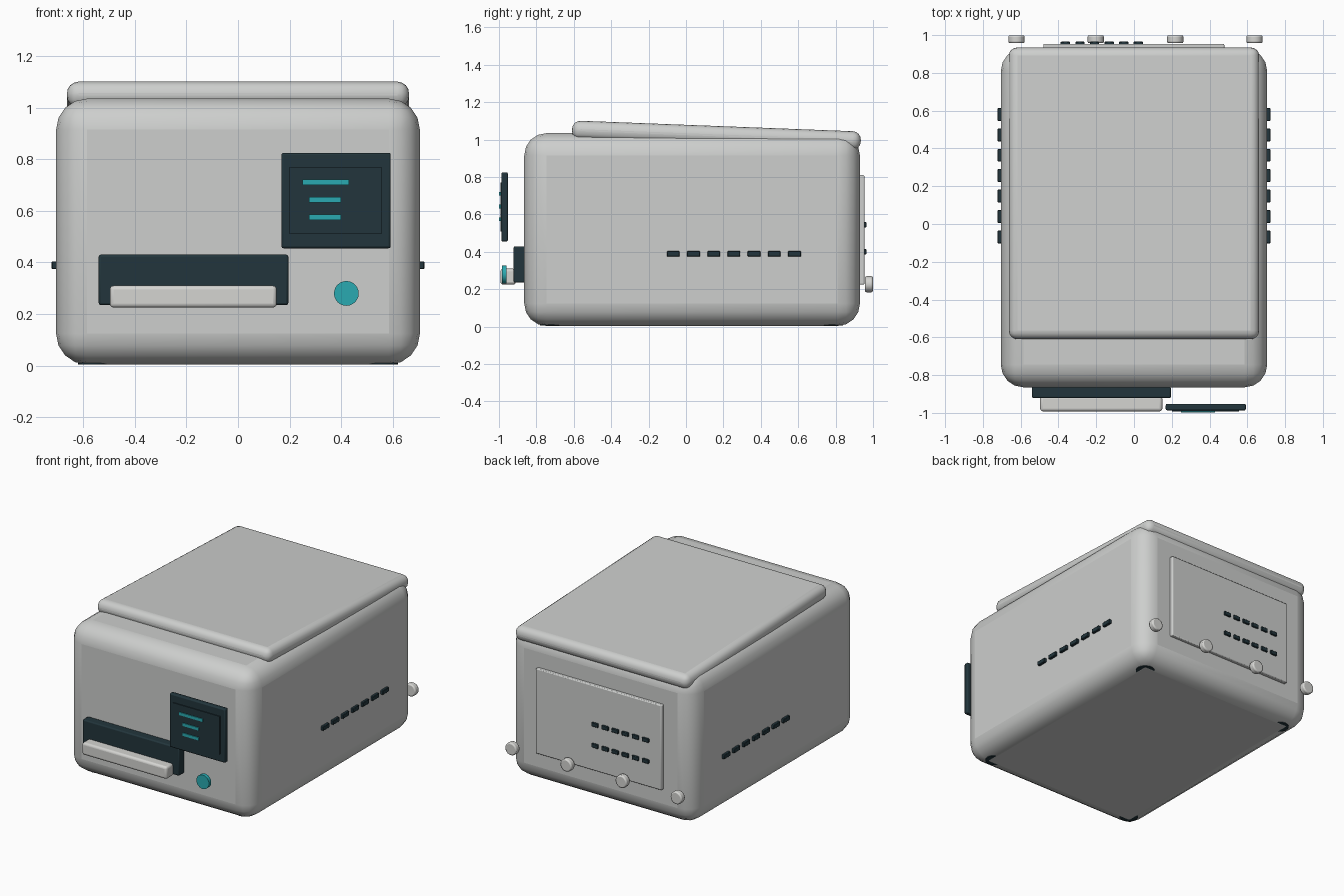
import bpy
import math

old = bpy.data.objects.get("Cube")
if old:
    bpy.data.objects.remove(old, do_unlink=True)


def material(name, r, g, b):
    m = bpy.data.materials.new(name)
    m.use_nodes = True
    m.diffuse_color = (r, g, b, 1)
    m.node_tree.nodes["Principled BSDF"].inputs["Base Color"].default_value = (r, g, b, 1)
    return m


shell = material("shell grey", 0.61, 0.62, 0.61)
pale = material("pale grey", 0.66, 0.66, 0.64)
dark = material("dark slate", 0.016, 0.036, 0.045)
teal = material("teal", 0.023, 0.40, 0.44)


def finish(obj, name, mat, bevel, segments):
    obj.name = name
    obj.data.materials.append(mat)
    if bevel:
        mod = obj.modifiers.new("rounded edges", 'BEVEL')
        mod.width, mod.segments = bevel, segments
        mod.limit_method = 'ANGLE'
    bpy.ops.object.shade_smooth_by_angle(angle=math.radians(35))
    return obj


def box(name, x, y, z, mat, bevel=0.0, segments=2):
    """Box from (min, max) ranges on each axis."""
    spans = (x, y, z)
    bpy.ops.mesh.primitive_cube_add(size=1, location=[(a + b) / 2 for a, b in spans])
    obj = bpy.context.object
    obj.scale = [b - a for a, b in spans]
    bpy.ops.object.transform_apply(location=False, rotation=False, scale=True)
    return finish(obj, name, mat, bevel, segments)


def disc(name, centre, radius, depth, mat, along_y=True, bevel=0.0, sides=24):
    bpy.ops.mesh.primitive_cylinder_add(
        vertices=sides, radius=radius, depth=depth, location=centre,
        rotation=(math.pi / 2 if along_y else 0, 0, 0))
    return finish(bpy.context.object, name, mat, bevel, 2)


# Housing and sloping lid
box("housing", (-0.705, 0.705), (-0.865, 0.93), (0.004, 1.035), shell, 0.12, 4)
lid = box("lid", (-0.663, 0.663), (-0.61, 0.935), (0.973, 1.073), shell, 0.045, 4)
lid.rotation_euler.x = -math.radians(2.2)

# Feet set into the lower corners
for x in (-0.56, 0.56):
    for y in (-0.72, 0.78):
        disc("foot", (x, y, 0.03), 0.06, 0.05, dark, along_y=False)

# Front slot and tray
box("slot", (-0.54, 0.195), (-0.922, -0.86), (0.235, 0.43), dark, 0.008)
box("tray", (-0.497, 0.15), (-0.992, -0.91), (0.225, 0.31), pale, 0.015, 3)

# Display with inset panel and text bars
box("display_frame", (0.168, 0.592), (-0.987, -0.952), (0.455, 0.825), dark, 0.008)
box("display_panel", (0.2, 0.556), (-0.993, -0.98), (0.51, 0.77), dark)
for x0, x1, z in ((0.25, 0.43, 0.711), (0.275, 0.4, 0.643), (0.275, 0.4, 0.575)):
    box("display_bar", (x0, x1), (-0.999, -0.99), (z - 0.01, z + 0.01), teal)

# Round button
disc("button", (0.42, -0.972, 0.28), 0.048, 0.025, teal)

# Side vents
for side in (-1, 1):
    for i in range(7):
        y = -0.068 + 0.108 * i
        edges = sorted((side * 0.7, side * 0.722))
        box("side_vent", edges, (y - 0.034, y + 0.034), (0.374, 0.404), dark, 0.003, 1)

# Back panel, its vents and knobs
box("back_panel", (-0.48, 0.478), (0.92, 0.954), (0.225, 0.81), shell, 0.006)
for z in (0.4, 0.545):
    for i in range(6):
        x = -0.363 + 0.077 * i
        box("back_vent", (x - 0.025, x + 0.025), (0.945, 0.965),
            (z - 0.014, z + 0.014), dark, 0.003, 1)
for i in range(4):
    disc("back_knob", (-0.622 + 0.42 * i, 0.978, 0.227), 0.043, 0.042, pale, bevel=0.008)
